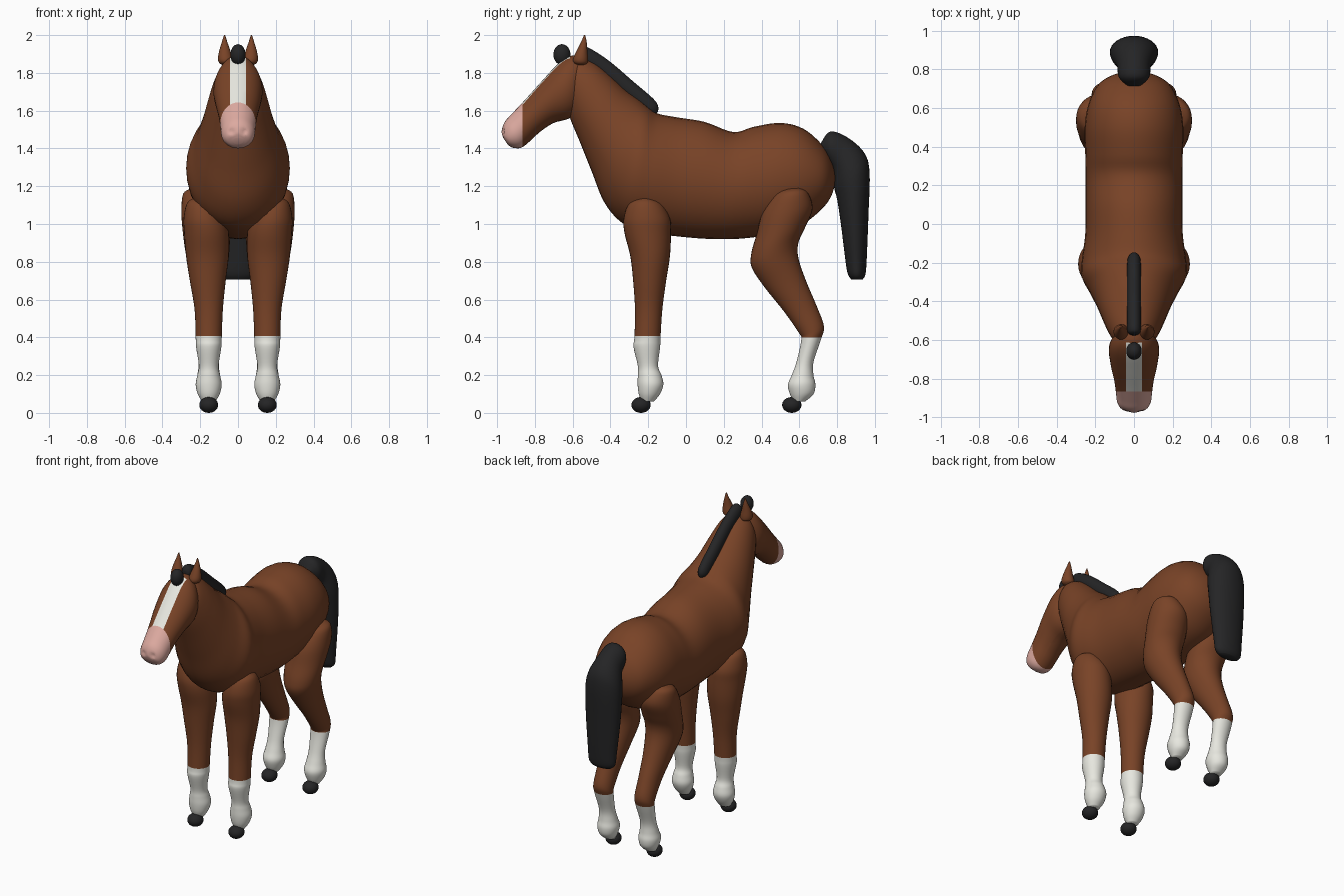
import bpy, bmesh, math
from mathutils import Vector


def material(name, rgb):
    m = bpy.data.materials.new(name)
    m.diffuse_color = (*rgb, 1)
    return m


BROWN = material("chestnut brown", (0.19, 0.056, 0.02))
BLACK = material("hair black", (0.018, 0.018, 0.019))
WHITE = material("marking white", (0.80, 0.80, 0.74))
PINK = material("muzzle pink", (0.72, 0.40, 0.35))


def spline(rows, steps):
    """Catmull-Rom through rows of numbers."""
    out = []
    for i in range(len(rows) - 1):
        p = [rows[max(0, min(len(rows) - 1, i + k))] for k in (-1, 0, 1, 2)]
        for s in range(steps):
            t = s / steps
            out.append([0.5 * (2 * b + (c - a) * t + (2 * a - 5 * b + 4 * c - d) * t * t
                               + (3 * b - a - 3 * c + d) * t ** 3) for a, b, c, d in zip(*p)])
    out.append(list(rows[-1]))
    return out


def loft(name, rows, mats, cuts=(), rule=None, mirror=False, steps=5, sides=32, tweak=None):
    """Skin oval rings; a row is y, z of one side, y, z of the other, half width, x centre."""
    bm = bmesh.new()
    rings = []
    for y1, z1, y2, z2, w, x in spline([(*r, 0)[:6] for r in rows], steps):
        ring = []
        for k in range(sides):
            a = 2 * math.pi * k / sides
            c, s = math.cos(a), math.sin(a)
            ring.append(bm.verts.new((x + w * s, (y1 + y2) / 2 + c * (y1 - y2) / 2,
                                      (z1 + z2) / 2 + c * (z1 - z2) / 2)))
        rings.append(ring)
    for r, q in zip(rings, rings[1:]):
        for k in range(sides):
            n = (k + 1) % sides
            bm.faces.new((r[k], r[n], q[n], q[k]))
    bm.faces.new(rings[0])
    bm.faces.new(rings[-1])
    if tweak:
        for v in bm.verts:
            tweak(v)
    # cut clean colour borders
    for co, no in cuts:
        bmesh.ops.bisect_plane(bm, geom=bm.verts[:] + bm.edges[:] + bm.faces[:],
                               plane_co=co, plane_no=no)
    bmesh.ops.recalc_face_normals(bm, faces=bm.faces[:])
    bm.normal_update()
    for f in bm.faces:
        f.smooth = True
        if rule:
            f.material_index = rule(f.calc_center_median(), f.normal)
    me = bpy.data.meshes.new(name)
    bm.to_mesh(me)
    bm.free()
    for m in mats:
        me.materials.append(m)
    ob = bpy.data.objects.new(name, me)
    bpy.context.collection.objects.link(ob)
    if mirror:
        ob.modifiers.new("Mirror", 'MIRROR').use_mirror_merge = False
    return ob


def ellipsoid(name, centre, radii, mat, mirror=False):
    x, y, z = centre
    rx, ry, rz = radii
    rows = []
    for i in range(9):
        a = math.pi * (0.02 + 0.96 * i / 8)
        h, r = z + rz * math.cos(a), math.sin(a)
        rows.append((y - ry * r, h, y + ry * r, h, rx * r, x))
    return loft(name, rows, [mat], mirror=mirror, steps=2, sides=24)


# Torso and neck, from rump to poll
loft("body_and_neck", [
    (.792, 1.26, .792, 1.23, .02), (.77, 1.34, .77, 1.15, .11), (.72, 1.42, .72, 1.08, .185),
    (.62, 1.505, .62, 1.0, .235), (.50, 1.535, .50, .955, .255), (.36, 1.515, .36, .93, .252),
    (.25, 1.487, .24, .92, .25), (.10, 1.54, .10, .922, .25), (-.05, 1.565, -.05, .935, .252),
    (-.15, 1.585, -.20, .955, .268), (-.20, 1.62, -.33, 1.0, .272), (-.25, 1.66, -.43, 1.11, .232),
    (-.32, 1.71, -.50, 1.28, .195), (-.40, 1.785, -.56, 1.43, .165), (-.47, 1.845, -.61, 1.55, .138),
    (-.54, 1.88, -.635, 1.63, .11), (-.585, 1.885, -.65, 1.70, .07)], [BROWN])


# Head with blaze and pink muzzle
def nostril(v):
    d = math.hypot(abs(v.co.x) - 0.033, v.co.z - 1.49)
    if v.co.y < -0.92 and d < 0.022:
        v.co.y += 0.012 * (1 - d / 0.022)


def face_colour(c, n):
    if c.y < -0.865:
        return 1
    return 2 if abs(c.x) < 0.042 and c.y < -0.62 and n.z > 0 else 0


loft("head", [
    (-.52, 1.88, -.55, 1.70, .06), (-.60, 1.892, -.57, 1.60, .11), (-.67, 1.855, -.62, 1.558, .13),
    (-.76, 1.76, -.70, 1.535, .12), (-.85, 1.66, -.77, 1.49, .102), (-.92, 1.585, -.83, 1.435, .093),
    (-.96, 1.54, -.875, 1.403, .087), (-.976, 1.49, -.92, 1.405, .065),
    (-.967, 1.455, -.945, 1.422, .025)], [BROWN, PINK, WHITE],
    cuts=[((0, -.865, 0), (0, 1, 0)), ((.042, 0, 0), (1, 0, 0)), ((-.042, 0, 0), (1, 0, 0))],
    rule=face_colour, tweak=nostril)

# Ears
loft("ears", [
    (-.565, 1.84, -.545, 1.84, .012, .065), (-.592, 1.852, -.522, 1.852, .034, .065),
    (-.597, 1.875, -.518, 1.875, .039, .067), (-.58, 1.915, -.522, 1.915, .03, .07),
    (-.555, 1.965, -.526, 1.965, .014, .071), (-.54, 2.0, -.534, 2.0, .003, .071)],
    [BROWN], mirror=True, sides=20)


# Legs with white socks
def legs(name, rows, sock):
    loft(name, rows, [BROWN, WHITE], cuts=[((0, 0, sock), (0, 0, 1))],
         rule=lambda c, n: int(c.z < sock), mirror=True)


legs("front_legs", [
    (-.24, 1.14, -.20, 1.14, .03, .20), (-.30, 1.11, -.13, 1.11, .08, .19),
    (-.33, 1.03, -.085, 1.03, .11, .178), (-.325, .95, -.08, .95, .118, .167),
    (-.295, .83, -.085, .83, .113, .162), (-.28, .70, -.105, .70, .095, .16),
    (-.27, .55, -.125, .55, .075, .155), (-.273, .40, -.135, .40, .069, .155),
    (-.278, .35, -.137, .35, .067, .155), (-.255, .25, -.148, .25, .052, .155),
    (-.255, .20, -.13, .20, .06, .155), (-.256, .15, -.12, .15, .069, .155),
    (-.25, .10, -.138, .10, .058, .155), (-.235, .06, -.17, .06, .035, .155)], 0.408)
legs("hind_legs", [
    (.53, 1.185, .60, 1.19, .03, .22), (.47, 1.155, .645, 1.165, .085, .205),
    (.405, 1.06, .67, 1.08, .12, .18), (.375, .95, .63, .98, .125, .168),
    (.345, .84, .595, .90, .118, .163), (.35, .765, .595, .82, .107, .16),
    (.42, .66, .635, .70, .085, .157), (.52, .535, .69, .57, .068, .155),
    (.60, .42, .73, .46, .064, .155), (.61, .385, .715, .39, .063, .155),
    (.585, .27, .675, .27, .053, .155), (.56, .20, .675, .20, .06, .155),
    (.54, .15, .685, .15, .069, .155), (.55, .10, .675, .10, .058, .155),
    (.57, .06, .63, .06, .035, .155)], 0.40)

# Hooves
for name, y in (("front_hooves", -.238), ("hind_hooves", .56)):
    ellipsoid(name, (.155, y, .042), (.05, .051, .042), BLACK, mirror=True)

# Mane, a rounded crest down the back of the neck
loft("mane", [
    (-.57, 1.92, -.575, 1.91, .008), (-.548, 1.94, -.575, 1.87, .03), (-.50, 1.925, -.56, 1.845, .036),
    (-.40, 1.858, -.455, 1.78, .036), (-.28, 1.755, -.335, 1.68, .036), (-.175, 1.665, -.23, 1.59, .035),
    (-.148, 1.625, -.20, 1.57, .028), (-.148, 1.595, -.165, 1.575, .008)], [BLACK], sides=24)
# Forelock
ellipsoid("forelock", (0, -.657, 1.897), (.04, .045, .055), BLACK)

# Tail
loft("tail", [
    (.708, 1.40, .715, 1.43, .03), (.75, 1.33, .765, 1.49, .078), (.78, 1.27, .86, 1.455, .088),
    (.785, 1.19, .945, 1.375, .115), (.80, 1.13, .972, 1.27, .125), (.82, 1.0, .966, 1.05, .12),
    (.845, .80, .957, .82, .102), (.857, .735, .95, .735, .095), (.875, .706, .935, .706, .07)], [BLACK])
